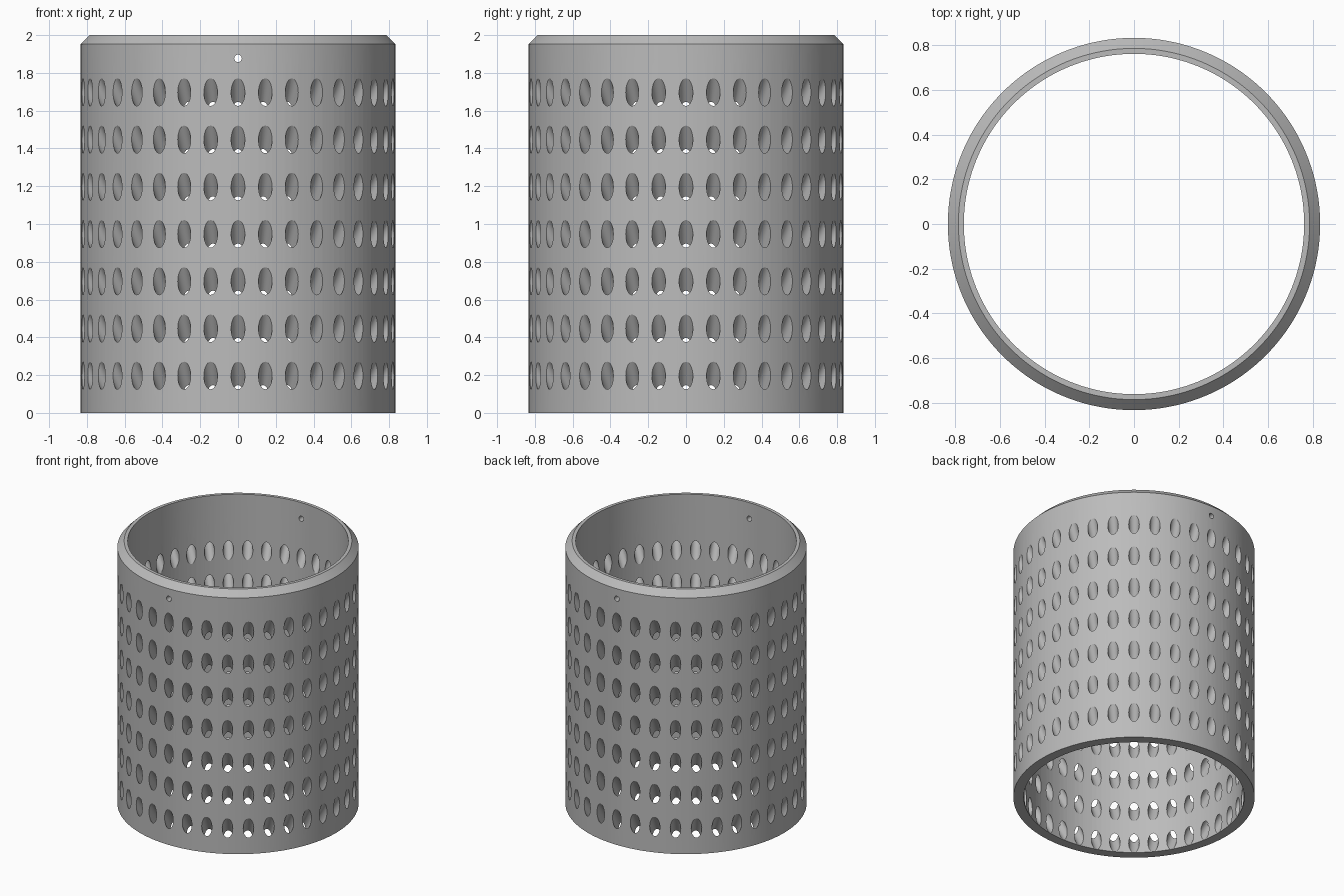
import bpy, bmesh, math
from mathutils import Matrix, Vector

if "Cube" in bpy.data.objects:
    bpy.data.objects.remove(bpy.data.objects["Cube"], do_unlink=True)

R_OUT, R_IN, HEIGHT, CHAMFER = 0.8335, 0.762, 2.0, 0.047
SIDES, HOLES, ROWS = 144, 36, 7
TILT = math.radians(60)

grey = bpy.data.materials.new("plain grey")
grey.use_nodes = True
colour = (0.5, 0.5, 0.5, 1)
grey.diffuse_color = colour
grey.node_tree.nodes["Principled BSDF"].inputs["Base Color"].default_value = colour


def make_object(name, bm):
    bmesh.ops.recalc_face_normals(bm, faces=bm.faces)
    mesh = bpy.data.meshes.new(name)
    bm.to_mesh(mesh)
    bm.free()
    mesh.materials.append(grey)
    obj = bpy.data.objects.new(name, mesh)
    bpy.context.collection.objects.link(obj)
    return obj


def add_rod(bm, centre, axis, radius, length, sides):
    turn = Vector(axis).to_track_quat("Z", "Y").to_matrix().to_4x4()
    bmesh.ops.create_cone(bm, cap_ends=True, segments=sides, radius1=radius,
                          radius2=radius, depth=length,
                          matrix=Matrix.Translation(centre) @ turn)


# Sleeve: wall profile with a chamfered outer rim, turned about z
profile = [(R_IN, 0), (R_OUT, 0), (R_OUT, HEIGHT - CHAMFER),
           (R_OUT - CHAMFER, HEIGHT), (R_IN, HEIGHT)]
bm = bmesh.new()
rings = []
for i in range(SIDES):
    a = math.tau * i / SIDES
    rings.append([bm.verts.new((r * math.cos(a), r * math.sin(a), z)) for r, z in profile])
for i in range(SIDES):
    here, there = rings[i], rings[(i + 1) % SIDES]
    for j in range(len(profile)):
        k = (j + 1) % len(profile)
        bm.faces.new((here[j], there[j], there[k], here[k]))
sleeve = make_object("perforated_sleeve", bm)

# Cutter: rows of slanted holes that drop towards the inside
bm = bmesh.new()
mid = (R_OUT + R_IN) / 2
drop = (R_OUT - mid) * math.tan(TILT)
for row in range(ROWS):
    z = 0.198 + 0.25 * row - drop
    for i in range(HOLES):
        a = math.tau * i / HOLES
        c, s = math.cos(a), math.sin(a)
        axis = (c * math.cos(TILT), s * math.cos(TILT), math.sin(TILT))
        add_rod(bm, (mid * c, mid * s, z), axis, 0.0365, 0.32, 28)

# Cutter: pin hole through front and back
add_rod(bm, (0, 0, 1.877), (0, 1, 0), 0.02, 2, 20)
cutter = make_object("hole_cutter", bm)
cutter.hide_render = True

# Drill the sleeve
drill = sleeve.modifiers.new("drill", "BOOLEAN")
drill.operation = "DIFFERENCE"
drill.solver = "MANIFOLD"
drill.object = cutter
bpy.context.view_layer.objects.active = sleeve
for obj in bpy.context.selected_objects:
    obj.select_set(False)
sleeve.select_set(True)
bpy.ops.object.modifier_apply(modifier=drill.name)
bpy.data.objects.remove(cutter, do_unlink=True)
bpy.ops.object.shade_smooth_by_angle(angle=math.radians(30))
